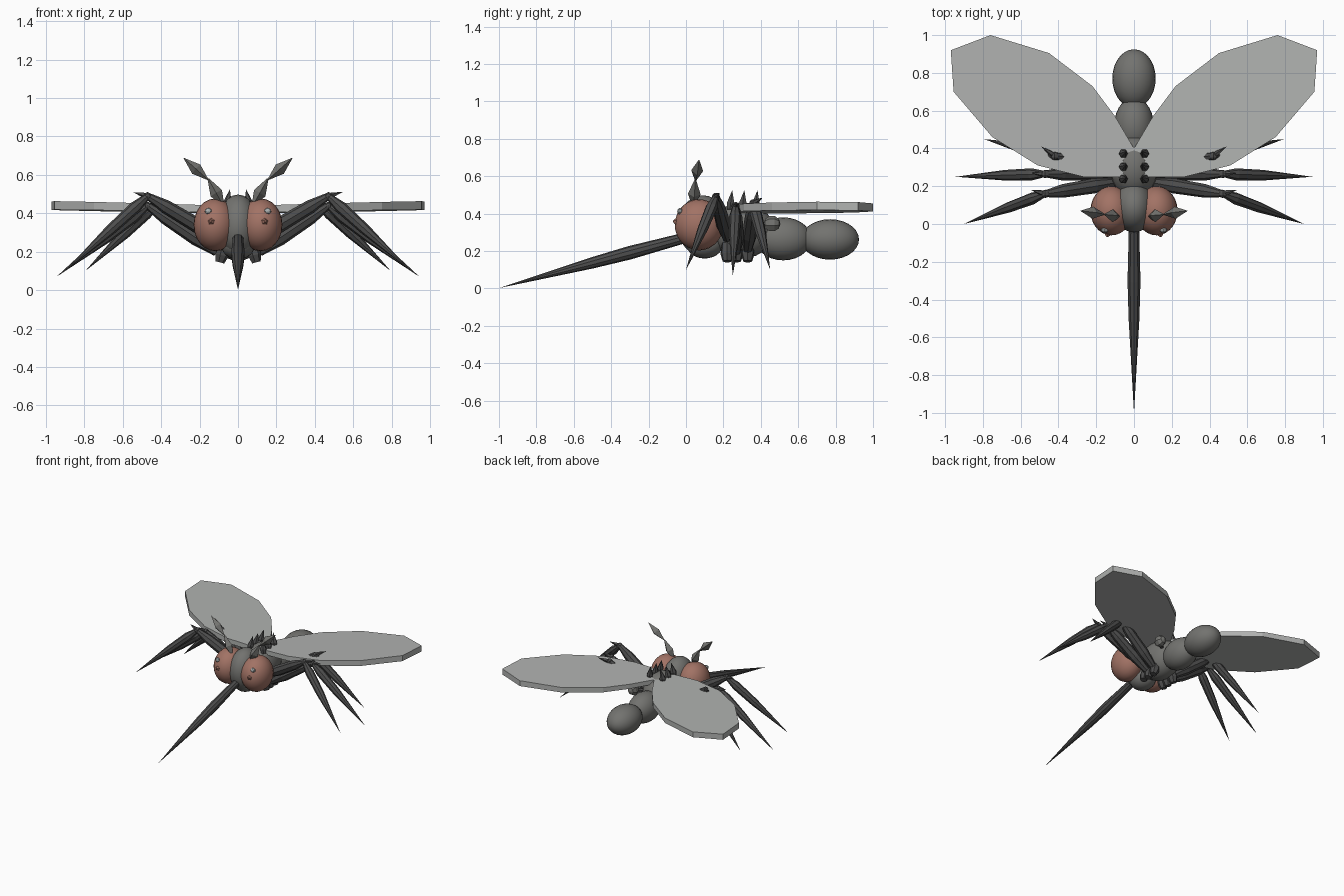
import bpy, bmesh, math
from mathutils import Vector, Matrix

if "Cube" in bpy.data.objects:
    bpy.data.objects.remove(bpy.data.objects["Cube"])


def material(name, rgb):
    m = bpy.data.materials.new(name)
    m.diffuse_color = (*rgb, 1)
    m.use_nodes = True
    m.node_tree.nodes["Principled BSDF"].inputs["Base Color"].default_value = m.diffuse_color
    return m


BODY = material("body grey", (0.17, 0.17, 0.16))
DARK = material("leg charcoal", (0.075, 0.075, 0.075))
EYE = material("eye brown", (0.36, 0.17, 0.13))
WING = material("wing pale grey", (0.44, 0.45, 0.44))
GLINT = material("glint grey", (0.42, 0.45, 0.45))


def finish(name, bm, mat, smooth=None):
    bmesh.ops.recalc_face_normals(bm, faces=bm.faces)
    me = bpy.data.meshes.new(name)
    bm.to_mesh(me)
    bm.free()
    ob = bpy.data.objects.new(name, me)
    bpy.context.collection.objects.link(ob)
    me.materials.append(mat)
    if smooth:
        bpy.ops.object.select_all(action='DESELECT')
        ob.select_set(True)
        bpy.context.view_layer.objects.active = ob
        bpy.ops.object.shade_smooth_by_angle(angle=math.radians(smooth))
    return ob


def ball(name, c, r, mat, seg=24, rings=14, smooth=50):
    """Ellipsoid with its poles along y."""
    bm = bmesh.new()
    bmesh.ops.create_uvsphere(bm, u_segments=seg, v_segments=rings, radius=1)
    bm.transform(Matrix.Translation(c) @ Matrix.Diagonal((*r, 1))
                 @ Matrix.Rotation(math.pi / 2, 4, 'X'))
    return finish(name, bm, mat, smooth)


def spindle(name, a, b, profile, mat, sides=8, flat=1.0, smooth=None):
    """Tapered rod from a to b; profile lists (fraction along, radius)."""
    a, b = Vector(a), Vector(b)
    d = (b - a).normalized()
    u = d.cross(Vector((0, 1, 0)) if abs(d.y) < 0.9 else Vector((1, 0, 0))).normalized()
    v = d.cross(u)
    bm = bmesh.new()
    rings = []
    for t, r in profile:
        c = a.lerp(b, t)
        rings.append([bm.verts.new(c + r * (u * math.cos(k) + v * flat * math.sin(k)))
                      for k in (2 * math.pi * i / sides for i in range(sides))])
    for p, q in zip(rings, rings[1:]):
        for i in range(sides):
            j = (i + 1) % sides
            bm.faces.new((p[i], p[j], q[j], q[i]))
    bm.faces.new(rings[0])
    bm.faces.new(rings[-1])
    bmesh.ops.remove_doubles(bm, verts=bm.verts, dist=0.0005)
    return finish(name, bm, mat, smooth)


# Body
ball("head", (0, 0.09, 0.335), (0.105, 0.135, 0.163), BODY)
ball("thorax", (0, 0.30, 0.31), (0.125, 0.17, 0.15), BODY)
ball("abdomen_front", (0, 0.52, 0.265), (0.105, 0.15, 0.115), BODY)
ball("abdomen_rear", (0, 0.77, 0.262), (0.115, 0.155, 0.108), BODY)
ball("chin", (0, 0.10, 0.24), (0.09, 0.10, 0.08), BODY)

# Piercing mouth needle
spindle("proboscis", (0, 0.0, 0.272), (0, -1.0, 0.002),
        [(0, 0.028), (0.3, 0.036), (0.5, 0.03), (0.75, 0.015), (1, 0.0)], DARK, 10)

DIAMOND = [(0, 0.0), (0.5, 0.032), (1, 0.0)]
THIGH = [(0, 0.025), (0.3, 0.04), (0.75, 0.036), (1, 0.018)]
SHIN = [(0, 0.016), (0.15, 0.032), (0.45, 0.028), (1, 0.0)]
SPUR = [(0, 0.012), (0.3, 0.014), (1, 0.0)]

# hip, knee, foot, spur tip
LEGS = {
    "front": ((0.10, 0.22, 0.27), (0.47, 0.16, 0.49), (0.90, 0.0, 0.10), (0.545, 0.18, 0.51)),
    "middle": ((0.11, 0.27, 0.20), (0.47, 0.265, 0.44), (0.945, 0.25, 0.07), (0.545, 0.27, 0.45)),
    "hind": ((0.10, 0.33, 0.21), (0.42, 0.36, 0.455), (0.795, 0.45, 0.10), (0.49, 0.41, 0.485)),
}

# Right wing outline seen from above
OUTLINE = [(0.0, 0.40), (0.10, 0.57), (0.22, 0.73), (0.45, 0.905), (0.76, 1.0), (0.97, 0.92),
           (0.955, 0.70), (0.75, 0.46), (0.51, 0.31), (0.27, 0.25), (0.0, 0.25)]

for side, s in (("right", 1), ("left", -1)):
    def P(p):
        return (p[0] * s, p[1], p[2])

    # Wing: flat slab rising slightly towards the tip
    bm = bmesh.new()
    face = bm.faces.new([bm.verts.new((x * s, y, 0.405 + 0.022 * x - 0.01 * y))
                         for x, y in OUTLINE])
    ext = bmesh.ops.extrude_face_region(bm, geom=[face])
    for v in ext["geom"]:
        if isinstance(v, bmesh.types.BMVert):
            v.co.z += 0.035 + 0.01 * abs(v.co.x)
    finish(f"wing_{side}", bm, WING)

    # Eye with a faceted bump and glints
    ball(f"eye_{side}", P((0.119, 0.07, 0.34)), (0.112, 0.13, 0.137), EYE)
    spindle(f"eye_bump_{side}", P((0.135, -0.035, 0.355)), P((0.142, -0.068, 0.36)),
            [(0, 0.036), (1, 0.006)], EYE, 5)
    ball(f"eye_glint_{side}", P((0.155, -0.032, 0.412)), (0.02, 0.015, 0.018), GLINT, 7, 5, None)

    # Feeler made of two diamond joints
    spindle(f"feeler_base_{side}", P((0.085, 0.04, 0.455)), P((0.155, 0.05, 0.58)),
            [(0, 0.012), (0.4, 0.034), (1, 0.004)], BODY, 4)
    spindle(f"feeler_tip_{side}", P((0.15, 0.05, 0.57)), P((0.285, 0.07, 0.69)),
            DIAMOND, BODY, 4)

    # Bristles on the back
    for i, y in enumerate((0.235, 0.30, 0.37)):
        spindle(f"bristle_{i + 1}_{side}", P((0.062, y, 0.42)), P((0.042, y + 0.012, 0.525)),
                [(0, 0.018), (0.3, 0.024), (1, 0.0)], DARK, 6)

    # Balancer knob behind the wing root
    spindle(f"balancer_stalk_{side}", P((0.07, 0.40, 0.33)), P((0.14, 0.46, 0.345)),
            [(0, 0.014), (1, 0.014)], DARK, 6)
    ball(f"balancer_knob_{side}", P((0.14, 0.46, 0.345)), (0.04, 0.045, 0.045), BODY, 7, 5, None)

    # Legs: hip, thigh, knee, shin and knee spur
    for leg, (hip, knee, foot, spur) in LEGS.items():
        spindle(f"{leg}_hip_{side}", P((0.07, hip[1], 0.24)), P((0.095, hip[1], 0.145)),
                [(0, 0.03), (0.6, 0.036), (1, 0.024)], DARK, 7)
        spindle(f"{leg}_thigh_{side}", P(hip), P(knee), THIGH, DARK, 8)
        ball(f"{leg}_knee_{side}", P(knee), (0.022, 0.022, 0.022), DARK, 7, 5, None)
        spindle(f"{leg}_shin_{side}", P(knee), P(foot), SHIN, DARK, 8)
        spindle(f"{leg}_spur_{side}", P(knee), P(spur), SPUR, DARK, 5)
